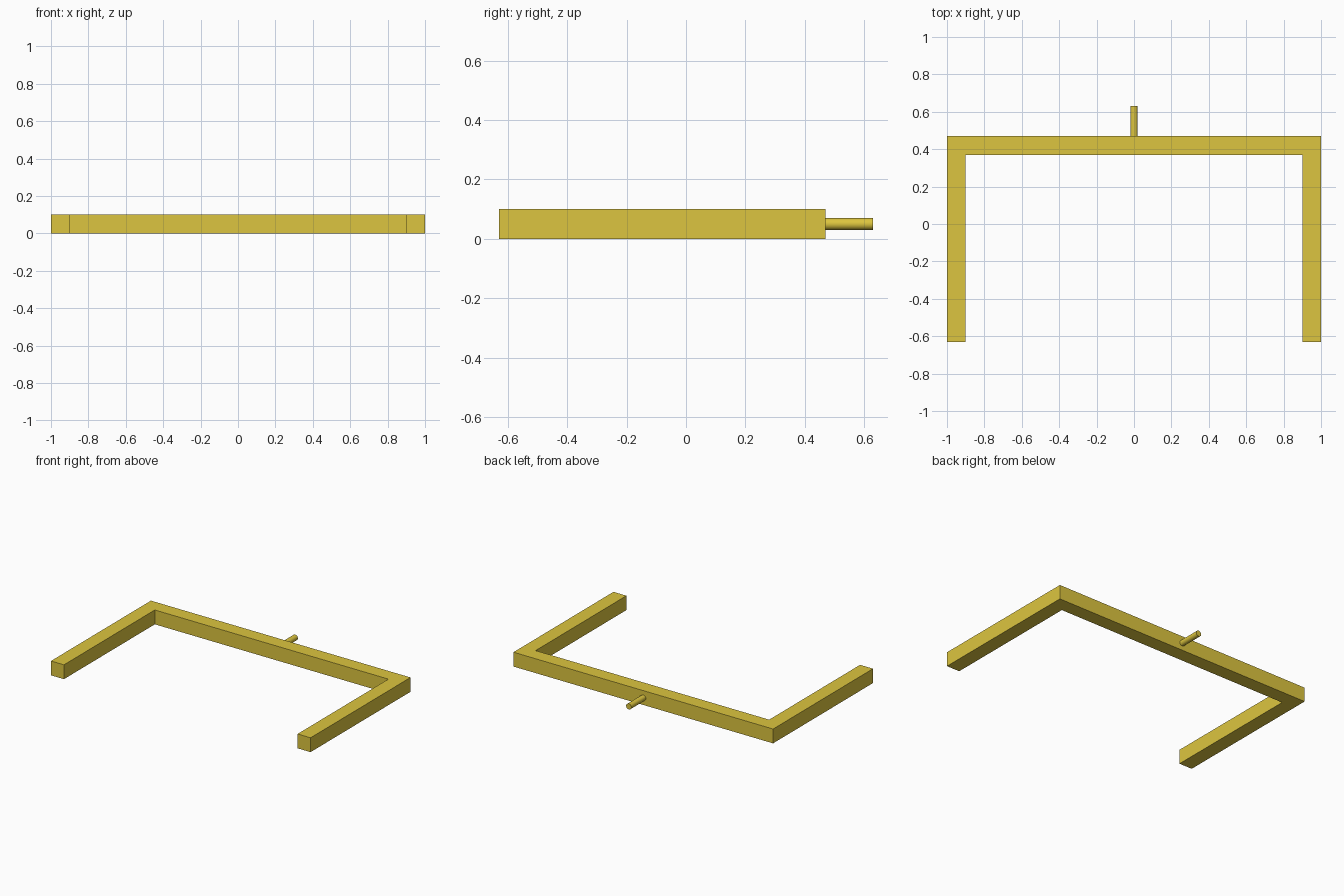
import bpy, bmesh, math

if "Cube" in bpy.data.objects:
    bpy.data.objects.remove(bpy.data.objects["Cube"])

brass = bpy.data.materials.new("yellow")
brass.diffuse_color = (0.72, 0.56, 0.05, 1)
brass.use_nodes = True
brass.node_tree.nodes["Principled BSDF"].inputs["Base Color"].default_value = brass.diffuse_color

HALF, BAR, FRONT, BACK, TIP = 1.0, 0.1, -0.63, 0.47, 0.63

# U-shaped frame: right half of the outline, mirrored across x, extruded up
half = [(HALF, BACK), (HALF, FRONT), (HALF - BAR, FRONT), (HALF - BAR, BACK - BAR)]
outline = half + [(-x, y) for x, y in reversed(half)]
bm = bmesh.new()
face = bm.faces.new([bm.verts.new((x, y, 0)) for x, y in outline])
ext = bmesh.ops.extrude_face_region(bm, geom=[face])
bmesh.ops.translate(bm, vec=(0, 0, BAR),
                    verts=[g for g in ext["geom"] if isinstance(g, bmesh.types.BMVert)])
bmesh.ops.recalc_face_normals(bm, faces=bm.faces)
mesh = bpy.data.meshes.new("u_frame")
bm.to_mesh(mesh)
bm.free()
frame = bpy.data.objects.new("u_frame", mesh)
bpy.context.collection.objects.link(frame)
frame.data.materials.append(brass)

# Round peg standing out of the back bar
bpy.ops.mesh.primitive_cylinder_add(
    vertices=32, radius=0.02, depth=TIP - BACK,
    location=(0, (TIP + BACK) / 2, BAR / 2), rotation=(math.pi / 2, 0, 0))
peg = bpy.context.object
peg.name = "back_peg"
peg.data.materials.append(brass)
bpy.ops.object.shade_smooth_by_angle(angle=math.radians(30))
